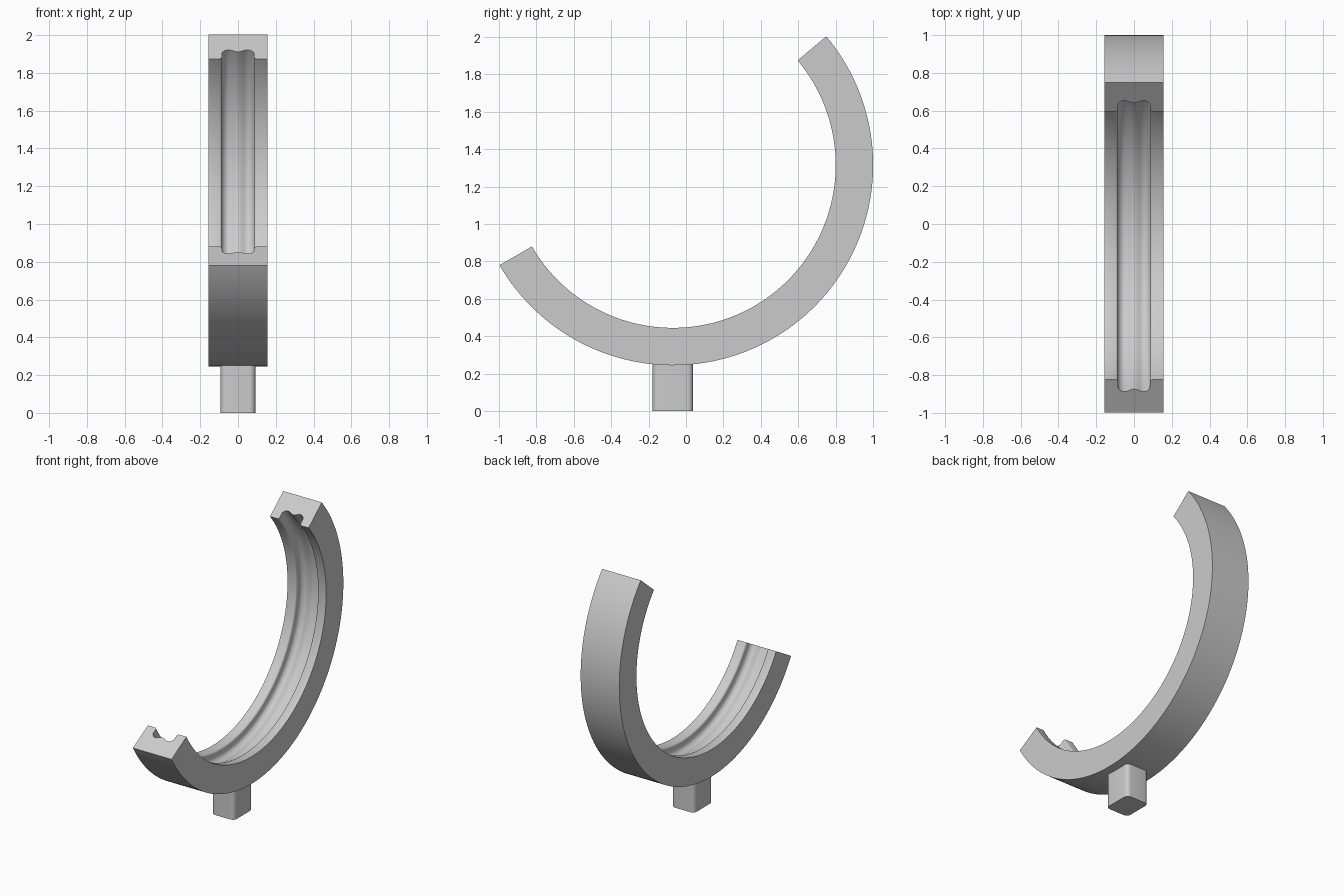
import bpy, bmesh, math

cube = bpy.data.objects.get("Cube")
if cube:
    bpy.data.objects.remove(cube)

grey = bpy.data.materials.new("plain grey")
grey.use_nodes = True
colour = (0.6, 0.6, 0.6, 1)
grey.diffuse_color = colour
grey.node_tree.nodes["Principled BSDF"].inputs["Base Color"].default_value = colour


def finish(bm, name):
    bmesh.ops.recalc_face_normals(bm, faces=bm.faces)
    mesh = bpy.data.meshes.new(name)
    bm.to_mesh(mesh)
    bm.free()
    obj = bpy.data.objects.new(name, mesh)
    mesh.materials.append(grey)
    bpy.context.collection.objects.link(obj)
    bpy.ops.object.select_all(action='DESELECT')
    obj.select_set(True)
    bpy.context.view_layer.objects.active = obj
    bpy.ops.object.shade_smooth_by_angle(angle=math.radians(35))
    return obj


CENTRE_Y, CENTRE_Z = -0.07, 1.315
OUTER, INNER, HALF_WIDTH = 1.07, 0.87, 0.157
START, SWEEP, STEPS = math.radians(210), math.radians(190), 96

# Half of the cross-section: outer wall, lip, then a twin-lobed groove (x, radius)
groove = [(0.097, 0), (0.09, 0.003), (0.086, 0.009), (0.085, 0.016), (0.085, 0.05),
          (0.08, 0.058), (0.07, 0.068), (0.056, 0.074), (0.042, 0.073),
          (0.028, 0.067), (0.014, 0.06)]
half = [(HALF_WIDTH, OUTER), (HALF_WIDTH, INNER)]
half += [(x, INNER + depth) for x, depth in groove]
section = half + [(0, INNER + 0.058)] + [(-x, r) for x, r in reversed(half)]

# Open ring: sweep the section along the arc
bm = bmesh.new()
rings = []
for i in range(STEPS + 1):
    a = START + SWEEP * i / STEPS
    rings.append([bm.verts.new((x, CENTRE_Y + r * math.cos(a), CENTRE_Z + r * math.sin(a)))
                  for x, r in section])
count = len(section)
for one, two in zip(rings, rings[1:]):
    for j in range(count):
        k = (j + 1) % count
        bm.faces.new((one[j], one[k], two[k], two[j]))
bm.faces.new(rings[0])
bm.faces.new(rings[-1])
finish(bm, "open_ring")

# Mounting post with rounded upright edges, sunk into the ring
POST_X, POST_Y, POST_TOP = 0.184, 0.216, 0.36
bm = bmesh.new()
bmesh.ops.create_cube(bm, size=1)
for v in bm.verts:
    v.co = (v.co.x * POST_X, v.co.y * POST_Y + CENTRE_Y, (v.co.z + 0.5) * POST_TOP)
upright = [e for e in bm.edges if abs(e.verts[0].co.z - e.verts[1].co.z) > 0.1]
bmesh.ops.bevel(bm, geom=upright, offset=0.03, segments=6, profile=0.5, affect='EDGES')
finish(bm, "mounting_post")
